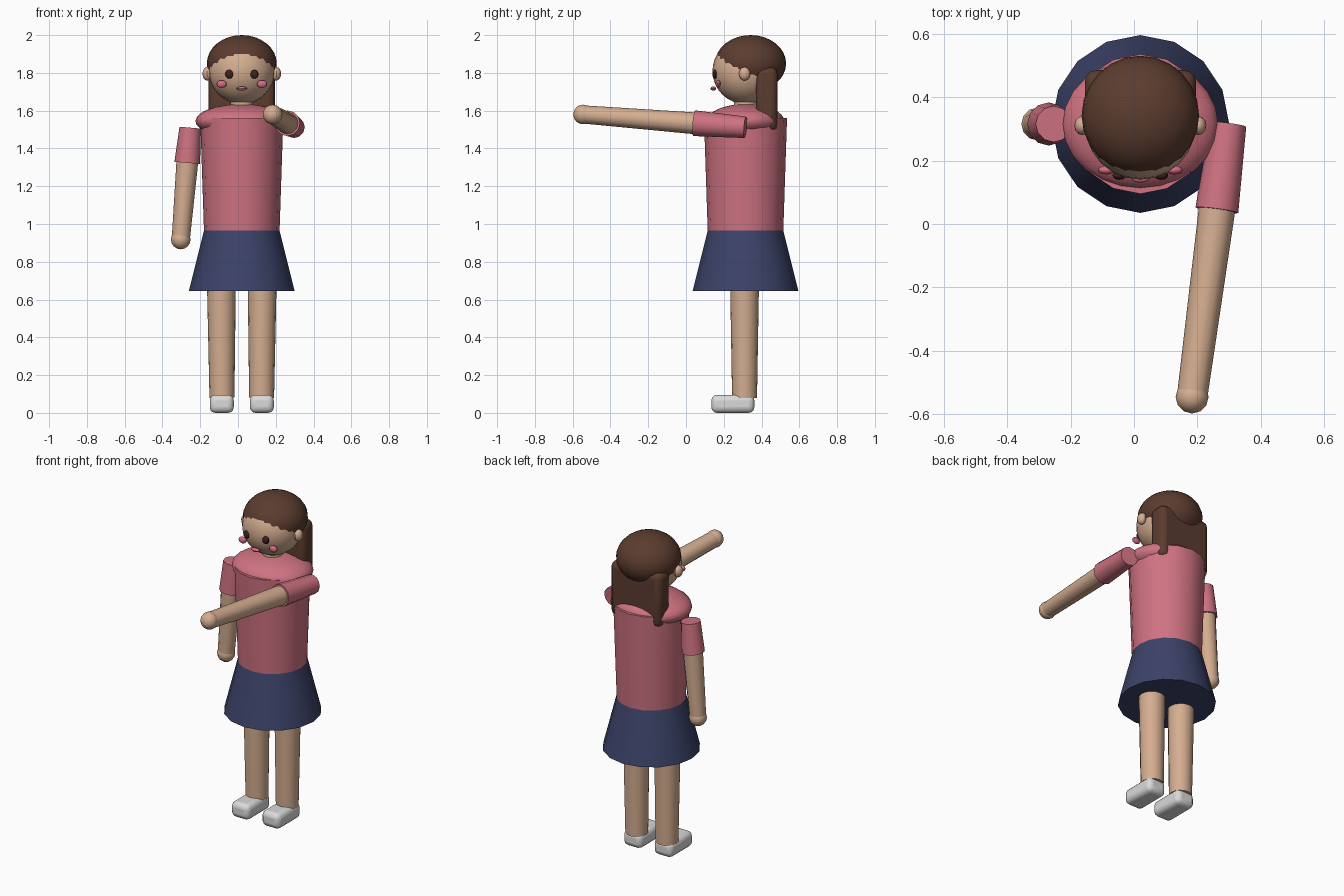
import bpy
from mathutils import Vector

old = bpy.data.objects.get("Cube")
if old:
    bpy.data.objects.remove(old, do_unlink=True)


def material(name, rgb):
    m = bpy.data.materials.new(name)
    m.use_nodes = True
    m.diffuse_color = (*rgb, 1)
    m.node_tree.nodes["Principled BSDF"].inputs["Base Color"].default_value = (*rgb, 1)
    return m


SKIN = material("skin", (0.66, 0.42, 0.28))
SHIRT = material("pink shirt", (0.62, 0.17, 0.22))
SKIRT = material("navy skirt", (0.045, 0.055, 0.14))
HAIR = material("brown hair", (0.105, 0.045, 0.028))
EYE = material("dark eyes", (0.045, 0.018, 0.013))
BLUSH = material("blush pink", (0.68, 0.15, 0.24))
WHITE = material("shoe white", (0.7, 0.7, 0.7))

# Body axis
CX, CY = 0.02, 0.315


def finish(name, mat):
    ob = bpy.context.object
    ob.name = name
    ob.data.materials.append(mat)
    bpy.ops.object.shade_smooth_by_angle()
    return ob


def ball(name, mat, loc, size, segments=24, rings=16):
    bpy.ops.mesh.primitive_uv_sphere_add(segments=segments, ring_count=rings,
                                         radius=1, location=loc)
    bpy.context.object.scale = size
    bpy.ops.object.transform_apply(location=False, rotation=False)
    return finish(name, mat)


def tube(name, mat, start, end, r1, r2, sides=16):
    """Tapered cylinder running from start to end."""
    a, b = Vector(start), Vector(end)
    bpy.ops.mesh.primitive_cone_add(vertices=sides, radius1=r1, radius2=r2,
                                    depth=(b - a).length, location=(a + b) / 2)
    bpy.context.object.rotation_euler = (b - a).to_track_quat("Z", "Y").to_euler()
    return finish(name, mat)


def soft_box(name, mat, loc, size, bevel):
    bpy.ops.mesh.primitive_cube_add(size=1, location=loc)
    ob = bpy.context.object
    ob.scale = size
    bpy.ops.object.transform_apply(location=False, rotation=False)
    mod = ob.modifiers.new("Rounding", "BEVEL")
    mod.width, mod.segments = bevel, 3
    return finish(name, mat)


def arm(side, shoulder, hand):
    a, b = Vector(shoulder), Vector(hand)
    cuff = a.lerp(b, 0.315)
    tube(side + "_sleeve", SHIRT, a, cuff, 0.057, 0.068, 12)
    tube(side + "_forearm", SKIN, a.lerp(b, 0.28), b, 0.058, 0.048, 12)
    ball(side + "_hand", SKIN, b, (0.052, 0.052, 0.052), 12, 8)


# Clothes
tube("skirt", SKIRT, (CX, CY, 0.645), (CX, CY, 0.965), 0.28, 0.2)
tube("torso", SHIRT, (CX, CY, 0.96), (CX, CY, 1.562), 0.2, 0.22)
ball("shoulders", SHIRT, (CX, CY, 1.545), (0.245, 0.205, 0.09))

# Head and hair
tube("neck", SKIN, (CX, CY, 1.58), (CX, CY, 1.7), 0.06, 0.06)
ball("head", SKIN, (CX, CY, 1.81), (0.175, 0.175, 0.175))
ball("hair_cap", HAIR, (CX, 0.342, 1.85), (0.185, 0.188, 0.15))
soft_box("back_hair", HAIR, (CX, 0.427, 1.66), (0.35, 0.115, 0.34), 0.035)
ball("mouth", BLUSH, (CX, 0.145, 1.717), (0.028, 0.015, 0.011), 12, 8)

# Paired parts
for side, s in (("left", 1), ("right", -1)):
    ball(side + "_ear", SKIN, (CX + s * 0.183, 0.31, 1.795), (0.025, 0.03, 0.036), 12, 8)
    ball(side + "_eye", EYE, (CX + s * 0.066, 0.153, 1.793), (0.022, 0.014, 0.024), 12, 8)
    ball(side + "_cheek", BLUSH, (CX + s * 0.107, 0.17, 1.741), (0.027, 0.014, 0.02), 12, 8)
    x = CX + s * 0.108
    tube(side + "_leg", SKIN, (x - s * 0.003, 0.31, 0.08), (x, 0.31, 0.72), 0.066, 0.077)
    soft_box(side + "_shoe", WHITE, (x - s * 0.002, 0.248, 0.048), (0.127, 0.228, 0.096), 0.03)

# One arm points forward, the other hangs down
arm("left", (0.297, 0.314, 1.512), (0.183, -0.545, 1.58))
arm("right", (-0.253, CY, 1.51), (-0.303, CY, 0.918))
